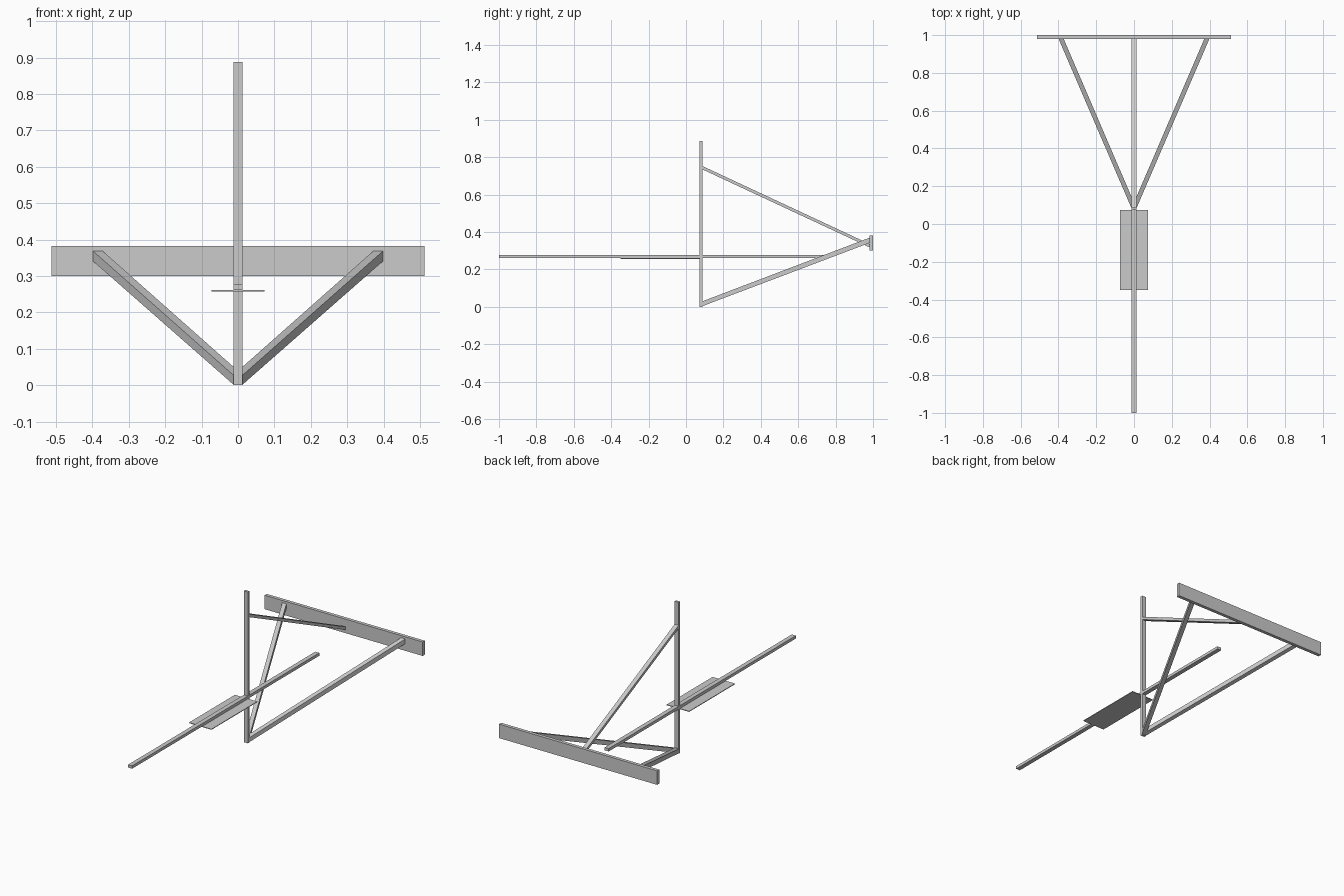
import bpy, bmesh
from mathutils import Matrix

if "Cube" in bpy.data.objects:
    bpy.data.objects.remove(bpy.data.objects["Cube"])


def loft_box(name, y0, y1, a, b=None):
    """Box along y; a and b are end sections (x0, x1, z0, z1)."""
    b = b or a
    bm = bmesh.new()
    ends = []
    for y, (x0, x1, z0, z1) in ((y0, a), (y1, b)):
        ends.append([bm.verts.new((x, y, z)) for x, z in
                     ((x0, z0), (x1, z0), (x1, z1), (x0, z1))])
    p, q = ends
    bm.faces.new(p)
    bm.faces.new(q[::-1])
    for i in range(4):
        j = (i + 1) % 4
        bm.faces.new((p[i], q[i], q[j], p[j]))
    bmesh.ops.recalc_face_normals(bm, faces=bm.faces)
    mesh = bpy.data.meshes.new(name)
    bm.to_mesh(mesh)
    bm.free()
    obj = bpy.data.objects.new(name, mesh)
    bpy.context.collection.objects.link(obj)
    return obj


W = 0.013  # half width of the timber

# Upright post and wide back board
loft_box("post", 0.073, 0.087, (-W, W, 0, 0.888))
loft_box("back_board", 0.98, 1.0, (-0.513, 0.513, 0.30, 0.382))

# Long horizontal bar with the thin plate under it
loft_box("long_bar", -1.0, 0.735, (-W, W, 0.261, 0.278))
loft_box("plate", -0.35, 0.075, (-0.073, 0.073, 0.257, 0.261))

# Upper brace from post down to board
loft_box("upper_brace", 0.083, 0.982, (-W, W, 0.737, 0.755), (-W, W, 0.318, 0.336))

# Pair of lower braces spreading from the post foot to the board
for side, s in (("left", -1), ("right", 1)):
    far = sorted((s * 0.373, s * 0.40))
    loft_box(f"lower_brace_{side}", 0.083, 0.982,
             (-W, W, 0.002, 0.028), (far[0], far[1], 0.342, 0.37))
